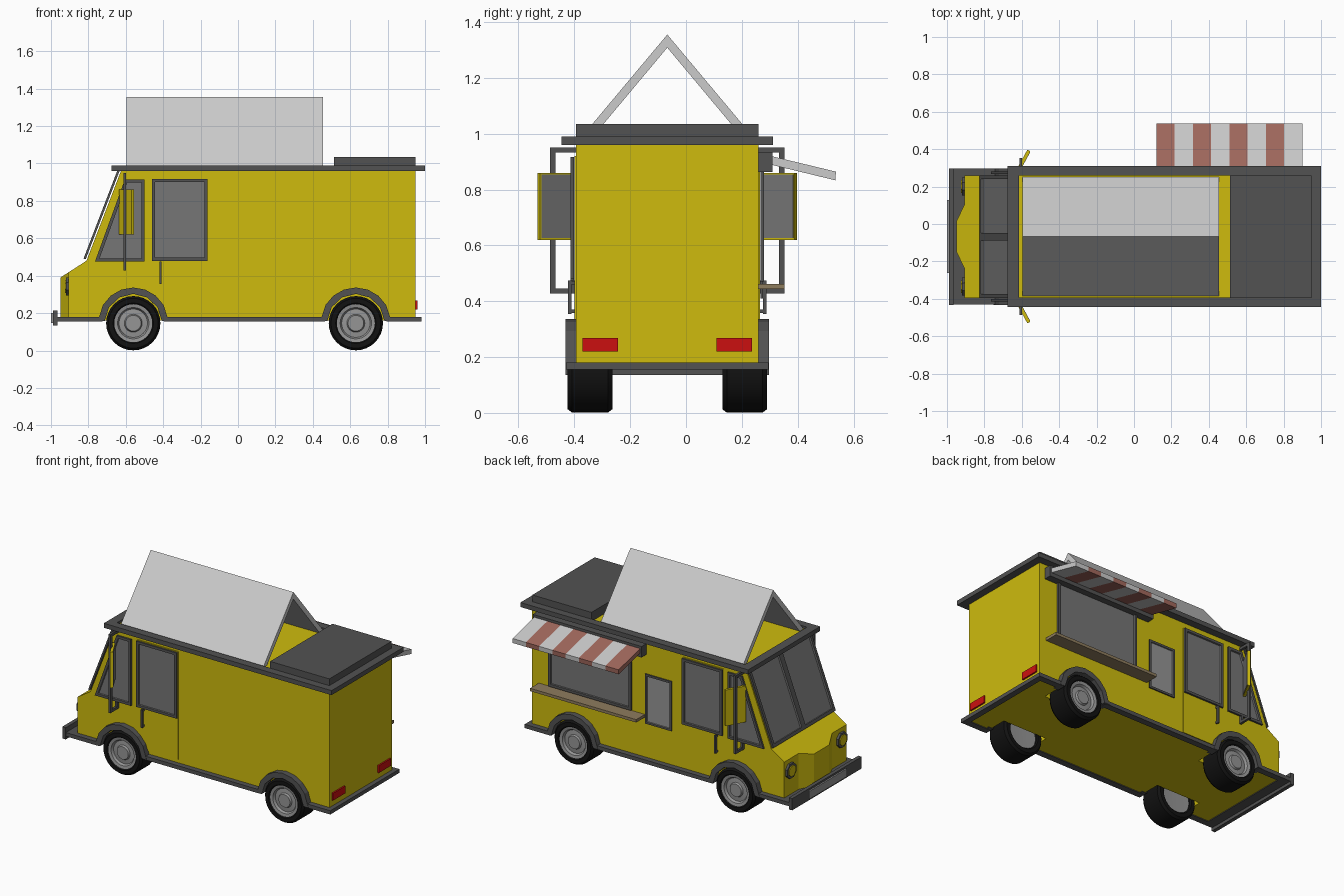
import bpy, bmesh
from math import sin, cos, pi, radians
from mathutils import Vector

if "Cube" in bpy.data.objects:
    bpy.data.objects.remove(bpy.data.objects["Cube"])

C = -0.067      # centre line of the truck in y
HW = 0.3275     # half width of the body


def material(name, r, g, b):
    m = bpy.data.materials.new(name)
    m.diffuse_color = (r, g, b, 1)
    m.use_nodes = True
    m.node_tree.nodes["Principled BSDF"].inputs["Base Color"].default_value = m.diffuse_color
    return m


YELLOW = material("yellow", 0.62, 0.50, 0.004)
DARK = material("dark_grey", 0.085, 0.085, 0.085)
GLASS = material("glass", 0.18, 0.18, 0.18)
PALE = material("pale_grey", 0.55, 0.55, 0.55)
METAL = material("metal", 0.3, 0.3, 0.3)
BLACK = material("rubber", 0.006, 0.006, 0.006)
RED = material("red", 0.6, 0.005, 0.005)
STRIPE = material("stripe_red", 0.36, 0.14, 0.11)
TAN = material("wood", 0.27, 0.2, 0.11)


def add(name, bm, *mats):
    me = bpy.data.meshes.new(name)
    bm.to_mesh(me)
    bm.free()
    ob = bpy.data.objects.new(name, me)
    bpy.context.collection.objects.link(ob)
    for m in mats:
        me.materials.append(m)
    return ob


def prism(name, pts, vec, mat):
    """Polygon of 3D points swept along vec."""
    bm = bmesh.new()
    a = [bm.verts.new(p) for p in pts]
    b = [bm.verts.new(Vector(p) + Vector(vec)) for p in pts]
    bm.faces.new(a)
    bm.faces.new(b[::-1])
    for i in range(len(a)):
        j = (i + 1) % len(a)
        bm.faces.new((a[i], b[i], b[j], a[j]))
    bmesh.ops.recalc_face_normals(bm, faces=bm.faces)
    return add(name, bm, mat)


def box(name, x0, x1, y0, y1, z0, z1, mat):
    return prism(name, [(x0, y0, z0), (x1, y0, z0), (x1, y1, z0), (x0, y1, z0)], (0, 0, z1 - z0), mat)


def window(name, pts, out, width, depth=0.012, pane=GLASS):
    """Pane with a raised frame around it, facing the direction out."""
    out = Vector(out).normalized()
    bm = bmesh.new()
    f = bm.faces.new([bm.verts.new(Vector(p) + out * 0.007) for p in pts])
    f.normal_update()
    if f.normal.dot(out) < 0:
        f.normal_flip()
    ring = bmesh.ops.inset_individual(bm, faces=[f], thickness=width, use_even_offset=True)["faces"]
    ring = [g for g in ring if g is not f]
    f.material_index = 1
    ext = bmesh.ops.extrude_face_region(bm, geom=ring)["geom"]
    bmesh.ops.translate(bm, vec=out * depth, verts=[v for v in ext if isinstance(v, bmesh.types.BMVert)])
    return add(name, bm, DARK, pane)


def trim_ring(name, outer, inner, z0, z1):
    """Rectangular band; outer and inner are (x0, x1, half width)."""
    bm = bmesh.new()
    loops = []
    for (x0, x1, h), z in ((outer, z0), (outer, z1), (inner, z1), (inner, z0)):
        loops.append([bm.verts.new((x, C + y, z)) for x, y in ((x0, -h), (x1, -h), (x1, h), (x0, h))])
    for k in range(4):
        a, b = loops[k], loops[(k + 1) % 4]
        for i in range(4):
            bm.faces.new((a[i], a[(i + 1) % 4], b[(i + 1) % 4], b[i]))
    bmesh.ops.recalc_face_normals(bm, faces=bm.faces)
    return add(name, bm, DARK)


def lathe(name, profile, centre, mat):
    """Profile of (radius, y offset) spun about the y axis."""
    bm = bmesh.new()
    vs = [bm.verts.new((r, y, 0)) for r, y in profile]
    es = [bm.edges.new(p) for p in zip(vs, vs[1:])]
    bmesh.ops.spin(bm, geom=vs + es, cent=(0, 0, 0), axis=(0, 1, 0), angle=2 * pi, steps=32)
    bmesh.ops.remove_doubles(bm, verts=bm.verts, dist=1e-4)
    bmesh.ops.recalc_face_normals(bm, faces=bm.faces)
    ob = add(name, bm, mat)
    ob.location = centre
    bpy.ops.object.select_all(action="DESELECT")
    ob.select_set(True)
    bpy.context.view_layer.objects.active = ob
    bpy.ops.object.shade_smooth_by_angle(angle=radians(30))
    return ob


def boolean(ob, cutter, op):
    mod = ob.modifiers.new("cut", "BOOLEAN")
    mod.object, mod.operation, mod.solver = cutter, op, "EXACT"
    bpy.context.view_layer.objects.active = ob
    bpy.ops.object.modifier_apply(modifier=mod.name)


def arc(cx, cz, r, n, a0, a1, y):
    return [(cx + r * cos(radians(a0 + (a1 - a0) * i / n)), y, cz + r * sin(radians(a0 + (a1 - a0) * i / n)))
            for i in range(n + 1)]


# Body: side profile trimmed by a plan shape with a pointed nose
side = [(-1.0, 0.16), (0.95, 0.16), (0.95, 0.975), (-0.62, 0.975), (-0.81, 0.48), (-1.0, 0.358)]
body = prism("body", [(x, C - HW, z) for x, z in side], (0, 2 * HW, 0), YELLOW)
half = [(1.1, 0.5), (-0.905, 0.5), (-0.905, 0.175), (-0.95, 0.08)]
plan = half + [(x, -y) for x, y in half[::-1]]
cutter = prism("nose_cutter", [(x, C + y, 0) for x, y in plan], (0, 0, 1.3), YELLOW)
boolean(body, cutter, "INTERSECT")
bpy.data.objects.remove(cutter)

# Trim bands and roof box
skirt = trim_ring("skirt_trim", (-0.97, 0.98, 0.363), (-0.90, 0.94, 0.32), 0.155, 0.18)
trim_ring("roof_trim", (-0.675, 1.0, 0.378), (-0.615, 0.94, 0.325), 0.96, 0.99)
box("roof_box", 0.513, 0.948, C - HW, C + HW, 0.97, 1.035, DARK)

# Roof sign: two leaning boards
sign = [(-0.32, 0.973), (0, 1.355), (0.32, 0.973), (0.28, 0.973), (0, 1.308), (-0.28, 0.973)]
prism("roof_sign", [(-0.595, C + y, z) for y, z in sign], (1.05, 0, 0), PALE)

# Bumper and front plate
box("front_bumper", -0.99, -0.965, C - 0.365, C + 0.365, 0.135, 0.213, DARK)
box("front_plate", -1.0, -0.988, C - 0.195, C + 0.195, 0.148, 0.2, METAL)

# Wheels, wells and arches
tyre = [(0.1, 0.072), (0.108, 0.08), (0.133, 0.08), (0.145, 0.064),
        (0.145, -0.064), (0.133, -0.08), (0.108, -0.08), (0.1, -0.072)]
rim = [(0, 0.07), (0.042, 0.07), (0.048, 0.058), (0.076, 0.055), (0.084, 0.07), (0.104, 0.074),
       (0.104, -0.06), (0, -0.055)]
for label, wx in (("front", -0.56), ("rear", 0.63)):
    for s in (-1, 1):
        well = prism("well_cutter", arc(wx, 0.147, 0.165, 23, 0, 345, C + s * 0.19), (0, s * 0.3, 0), YELLOW)
        boolean(body, well, "DIFFERENCE")
        boolean(skirt, well, "DIFFERENCE")
        bpy.data.objects.remove(well)
        pos = (wx, C + s * 0.277, 0.146)
        lathe(label + "_tyre", tyre, pos, BLACK)
        lathe(label + "_rim", [(r, s * y) for r, y in rim], pos, METAL)
        y = C + s * 0.3
        edge = [(wx + 0.19, y, 0.157)] + arc(wx, 0.15, 0.187, 6, 30, 150, y) + [(wx - 0.19, y, 0.157)]
        prism(label + "_arch", edge + arc(wx, 0.15, 0.153, 6, 177, 3, y), (0, s * 0.065, 0), DARK)

# Windscreen: two panes on the sloped front
def screen(t, y):
    return (-0.81 + 0.19 * t, C + y, 0.48 + 0.495 * t)


for s in (-1, 1):
    window("windscreen", [screen(0.01, 0), screen(0.01, s * HW), screen(0.98, s * HW), screen(0.98, 0)],
           (-0.495, 0, 0.19), 0.02)

# Parts on both sides
for s in (-1, 1):
    y = C + s * HW

    def wall(pts, off=0.0):
        return [(px, y + s * off, pz) for px, pz in pts]

    window("cab_side_window", wall([(-0.765, 0.475), (-0.5, 0.475), (-0.5, 0.915), (-0.605, 0.915)]), (0, s, 0), 0.017)
    prism("door", wall([(-0.46, 0.205), (-0.16, 0.205), (-0.16, 0.92), (-0.46, 0.92)], -0.01), (0, s * 0.015, 0), YELLOW)
    window("door_window", wall([(-0.46, 0.48), (-0.163, 0.48), (-0.163, 0.917), (-0.46, 0.917)]), (0, s, 0), 0.017)
    # Door handle
    box("door_handle", -0.42, -0.409, y + s * 0.016, y + s * 0.028, 0.355, 0.475, DARK)
    for z in (0.358, 0.46):
        box("handle_mount", -0.42, -0.409, y, y + s * 0.02, z, z + 0.012, DARK)
    # Mirror bracket and tilted mirror
    box("mirror_post", -0.613, -0.598, C + s * 0.4, C + s * 0.42, 0.43, 0.95, DARK)
    box("mirror_top_arm", -0.613, -0.598, y - s * 0.01, C + s * 0.42, 0.932, 0.95, DARK)
    box("mirror_low_arm", -0.613, -0.598, C + s * 0.34, C + s * 0.42, 0.428, 0.445, DARK)
    box("mirror_low_mount", -0.613, -0.598, y - s * 0.01, C + s * 0.35, 0.428, 0.475, DARK)
    p, q = Vector((-0.635, C + s * 0.345, 0.62)), Vector((-0.57, C + s * 0.464, 0.62))
    up, back = Vector((0, 0, 0.24)), Vector((0.015, -s * 0.008, 0))
    prism("mirror_shell", [p, q, q + up, p + up], back, YELLOW)
    e, g = (q - p) * 0.04, Vector((0, 0, 0.006))
    prism("mirror_glass", [v + back for v in (p + e + g, q - e + g, q - e + up - g, p + e + up - g)], back * 0.15, GLASS)
    # Headlight and tail light
    for part, r, depth, mat in (("headlight_rim", 0.052, 0.02, DARK), ("headlight_lens", 0.037, 0.026, YELLOW)):
        ring = [(-0.9, C + s * 0.268 + r * cos(pi / 8 + k * pi / 4), 0.343 + r * sin(pi / 8 + k * pi / 4)) for k in range(8)]
        prism(part, ring, (-depth, 0, 0), mat)
    box("tail_light", 0.945, 0.96, C + s * 0.176, C + s * 0.304, 0.22, 0.268, RED)

# Serving side: hatch, menu board, shelf and striped awning
Y = C + HW
window("serving_hatch", [(0.21, Y, 0.47), (0.82, Y, 0.47), (0.82, Y, 0.9), (0.21, Y, 0.9)], (0, 1, 0), 0.018)
window("menu_board", [(-0.085, Y, 0.41), (0.11, Y, 0.41), (0.11, Y, 0.74), (-0.085, Y, 0.74)], (0, 1, 0), 0.014, 0.008, METAL)
box("serving_shelf", 0.12, 0.9, Y - 0.01, 0.352, 0.443, 0.462, TAN)
box("awning_box", 0.11, 0.91, Y - 0.01, 0.31, 0.862, 0.935, DARK)
for i in range(8):
    prism("awning_stripe", [(0.12 + i * 0.0975, yy, z) for yy, z in
          ((0.3, 0.89), (0.535, 0.833), (0.537, 0.864), (0.3, 0.921))], (0.0975, 0, 0), PALE if i % 2 else STRIPE)
